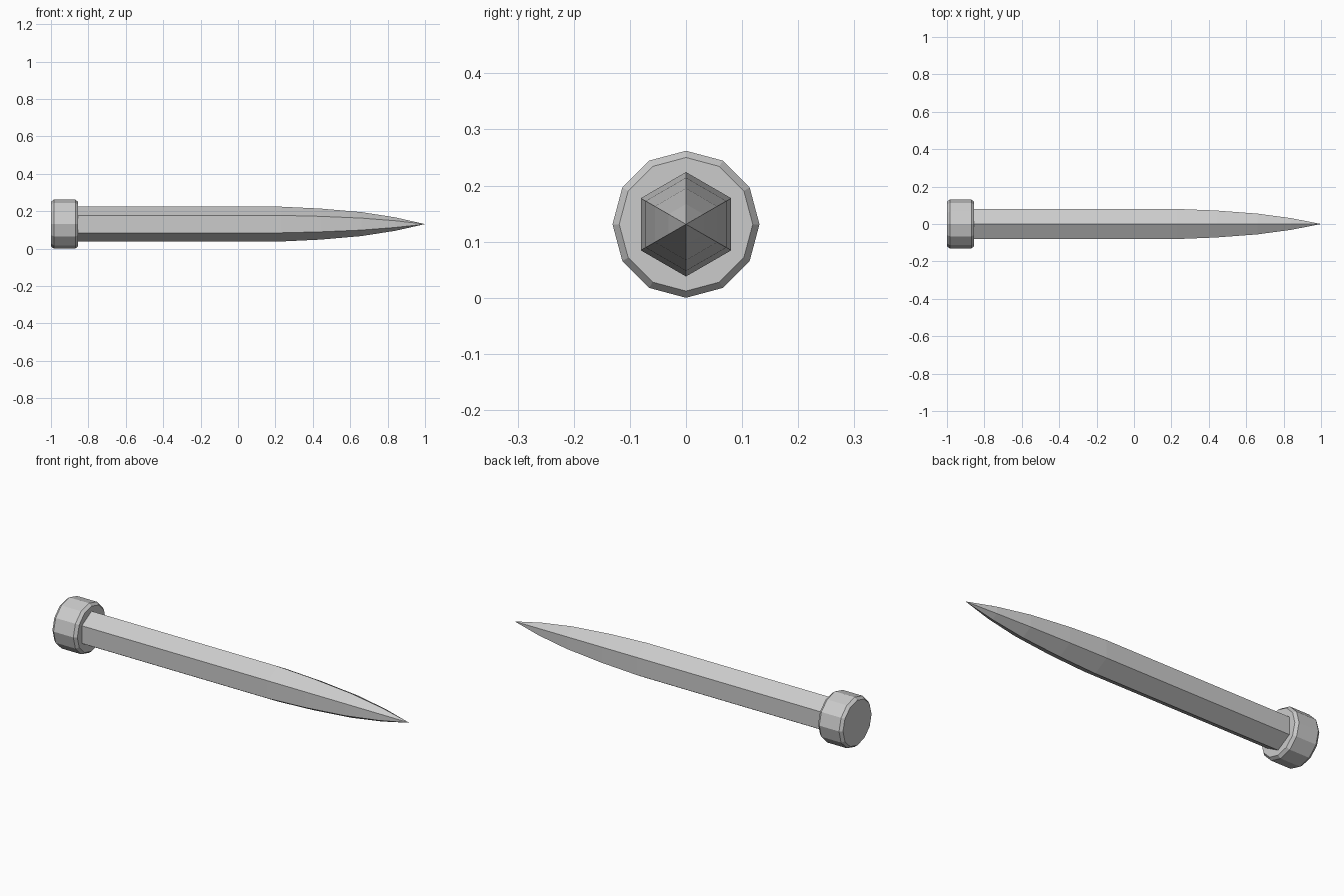
import bpy
import bmesh
from math import cos, sin, tau

cube = bpy.data.objects.get("Cube")
if cube:
    bpy.data.objects.remove(cube, do_unlink=True)

AXIS_Z = 0.131

steel = bpy.data.materials.new("plain_steel_grey")
steel.use_nodes = True
GREY = (0.6, 0.6, 0.6, 1)
steel.diffuse_color = GREY
steel.node_tree.nodes["Principled BSDF"].inputs["Base Color"].default_value = GREY


def lathe(name, profile, sides):
    """Flat-sided solid along x from (x, radius) pairs; radius 0 makes a point."""
    bm = bmesh.new()
    rings = []
    for x, r in profile:
        count = sides if r else 1
        rings.append([bm.verts.new((x, r * sin(tau * i / sides), r * cos(tau * i / sides)))
                      for i in range(count)])
    for a, b in zip(rings, rings[1:]):
        for i in range(sides):
            j = (i + 1) % sides
            if len(b) == 1:
                bm.faces.new((a[i], a[j], b[0]))
            else:
                bm.faces.new((a[i], a[j], b[j], b[i]))
    for ring in (rings[0], rings[-1]):
        if len(ring) > 1:
            bm.faces.new(ring)
    bmesh.ops.recalc_face_normals(bm, faces=bm.faces[:])
    mesh = bpy.data.meshes.new(name)
    bm.to_mesh(mesh)
    bm.free()
    mesh.materials.append(steel)
    obj = bpy.data.objects.new(name, mesh)
    obj.location.z = AXIS_Z
    bpy.context.collection.objects.link(obj)
    return obj


# Chamfered twelve-sided head
lathe("nail_head", [(-1, 0.119), (-0.985, 0.131), (-0.87, 0.131), (-0.855, 0.119)], 12)

# Six-sided shaft curving into a point
lathe("nail_shaft", [(-0.86, 0.093), (0.23, 0.093), (0.44, 0.083),
                     (0.66, 0.064), (0.84, 0.036), (1, 0)], 6)
